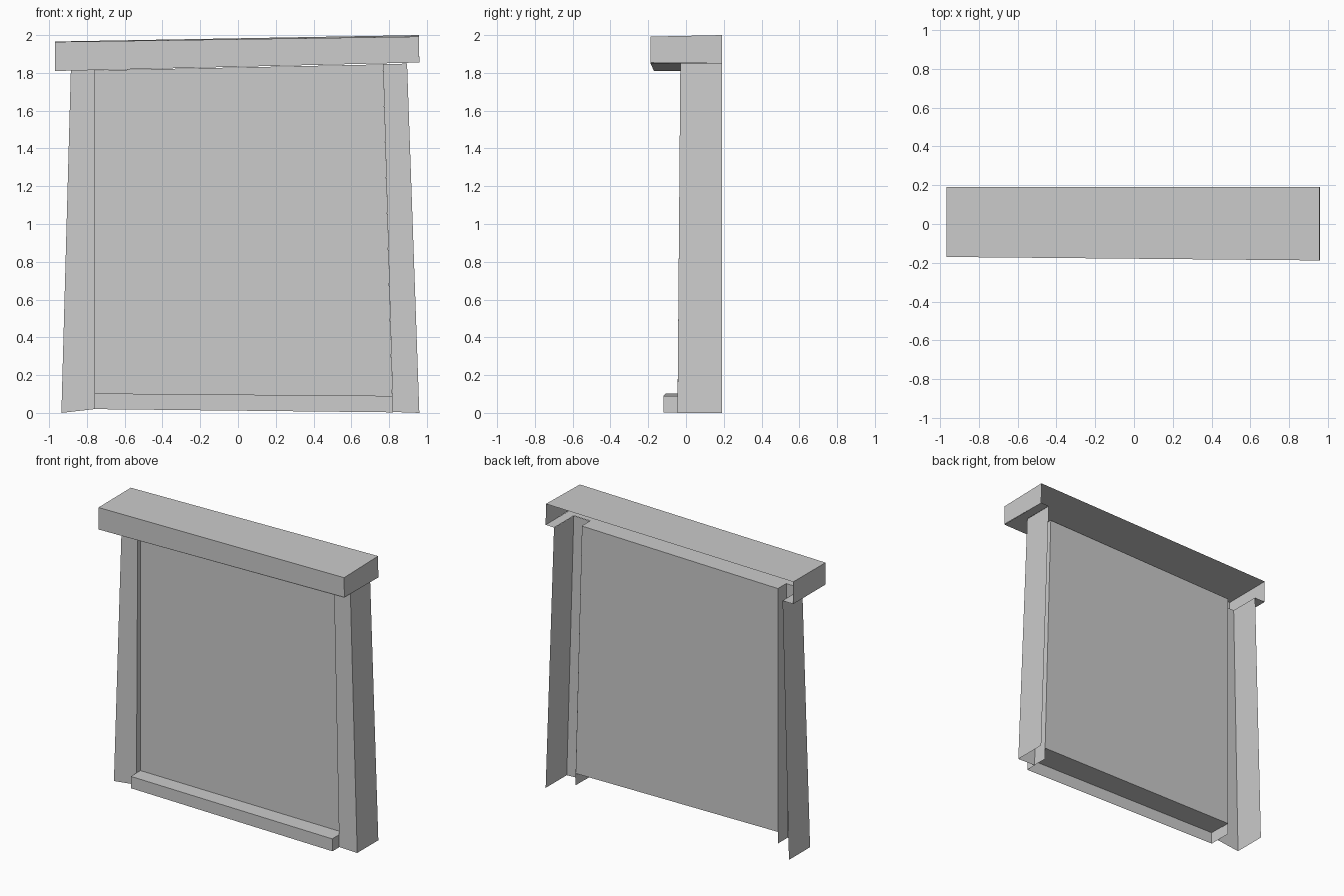
import bpy, bmesh

if "Cube" in bpy.data.objects:
    bpy.data.objects.remove(bpy.data.objects["Cube"])

ALL = ("front", "bottom", "right", "top", "left", "back")


def build(name, verts, faces):
    bm = bmesh.new()
    vs = [bm.verts.new(v) for v in verts]
    for f in faces:
        bm.faces.new([vs[i] for i in f])
    bmesh.ops.recalc_face_normals(bm, faces=bm.faces)
    me = bpy.data.meshes.new(name)
    bm.to_mesh(me)
    bm.free()
    ob = bpy.data.objects.new(name, me)
    bpy.context.collection.objects.link(ob)
    return ob


def skewed_box(name, outline, front_y, back_y, sides=ALL, back_rise=(0, 0, 0, 0)):
    """Uneven box; outline is (x, z) at bottom left, bottom right, top right, top left."""
    verts = [(x, y, z) for (x, z), y in zip(outline, front_y)]
    verts += [(x, y, z + d) for (x, z), y, d in zip(outline, back_y, back_rise)]
    quads = [(0, 1, 2, 3), (0, 4, 5, 1), (1, 5, 6, 2),
             (2, 6, 7, 3), (3, 7, 4, 0), (4, 7, 6, 5)]
    return build(name, verts, [q for q, s in zip(quads, ALL) if s in sides])


# Side posts, open at the back with shallow inner returns
skewed_box("left_post",
           [(-0.935, 0.0), (-0.76, 0.02), (-0.76, 1.815), (-0.885, 1.812)],
           (-0.045, -0.045, -0.03, -0.03), (0.19, 0.06, 0.06, 0.19),
           ("front", "left", "right"))
skewed_box("right_post",
           [(0.82, 0.005), (0.96, 0.0), (0.895, 1.849), (0.768, 1.846)],
           (-0.045, -0.045, -0.03, -0.03), (0.06, 0.19, 0.19, 0.06),
           ("front", "left", "right"))

# Recessed panel slab
skewed_box("panel",
           [(-0.76, 0.1), (0.817, 0.09), (0.768, 1.845), (-0.76, 1.813)],
           (0.0,) * 4, (0.06,) * 4)

# Sill, open underneath and behind
skewed_box("sill",
           [(-0.76, 0.02), (0.82, 0.003), (0.818, 0.09), (-0.76, 0.103)],
           (-0.107, -0.12, -0.12, -0.107), (-0.04, -0.04, 0.0, 0.0),
           ("front", "left", "right", "top"))

# Slanted lintel, open at the back
skewed_box("lintel",
           [(-0.968, 1.81), (0.96, 1.855), (0.958, 1.992), (-0.968, 1.964)],
           (-0.17, -0.188, -0.188, -0.17), (0.19,) * 4,
           ("front", "left", "right", "top"), (0, -0.005, 0.008, 0.002))

# Lintel underside, notched around the hollow posts
under = [(-0.968, 0.19), (-0.968, -0.17), (0.96, -0.188), (0.96, 0.19),
         (0.895, 0.19), (0.895, -0.03), (0.768, -0.03), (0.768, 0.06),
         (-0.76, 0.06), (-0.76, -0.03), (-0.885, -0.03), (-0.885, 0.19)]
build("lintel_underside",
      [(x, y, 1.81 + (x + 0.968) * 0.0215) for x, y in under],
      [range(len(under))])
